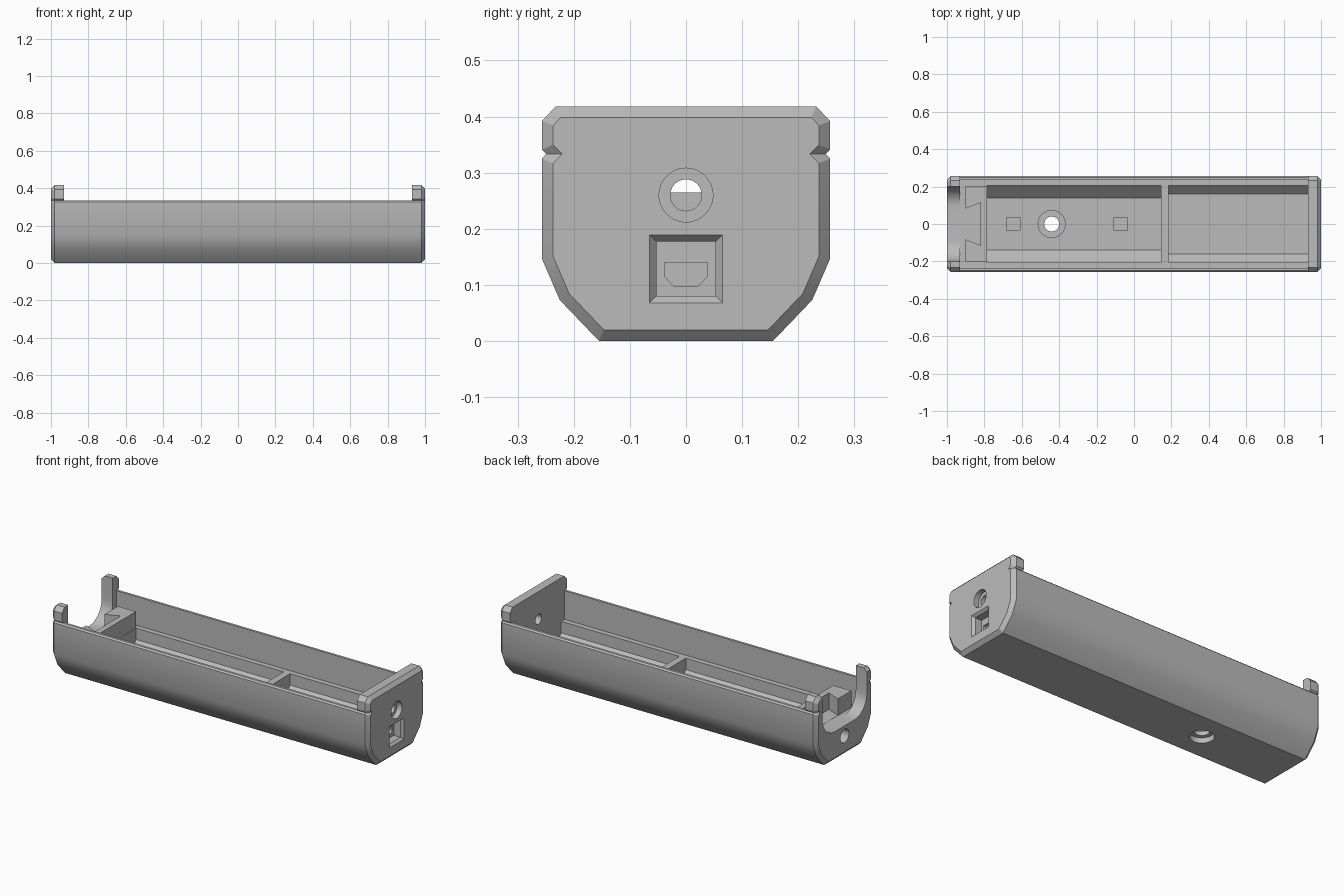
import bpy
from math import sin, cos, pi, radians
from mathutils import Vector

old = bpy.data.objects.get("Cube")
if old:
    bpy.data.objects.remove(old, do_unlink=True)

grey = bpy.data.materials.new("light grey plastic")
grey.use_nodes = True
COLOR = (0.5, 0.5, 0.5, 1)
grey.diffuse_color = COLOR
grey.node_tree.nodes["Principled BSDF"].inputs["Base Color"].default_value = COLOR


def loft(name, axis, *sections):
    """Closed solid through (position, outline) sections along an axis."""
    place = {"x": lambda a, p: (a, p[0], p[1]),
             "z": lambda a, p: (p[0], p[1], a)}[axis]
    n = len(sections[0][1])
    verts = [place(a, p) for a, pts in sections for p in pts]
    faces = [list(range(n))[::-1], list(range(len(verts) - n, len(verts)))]
    for s in range(len(sections) - 1):
        for i in range(n):
            j = (i + 1) % n
            faces.append([s * n + i, s * n + j, (s + 1) * n + j, (s + 1) * n + i])
    mesh = bpy.data.meshes.new(name)
    mesh.from_pydata(verts, [], faces)
    mesh.materials.append(grey)
    obj = bpy.data.objects.new(name, mesh)
    bpy.context.collection.objects.link(obj)
    return obj


def prism(name, axis, a, b, pts):
    return loft(name, axis, (a, pts), (b, pts))


def rect(u0, u1, v0, v1):
    return [(u0, v0), (u1, v0), (u1, v1), (u0, v1)]


def circle(u, v, r, n=48):
    return [(u + r * cos(2 * pi * i / n), v + r * sin(2 * pi * i / n)) for i in range(n)]


def mirrored(half):
    """Counter-clockwise outline from its right half, listed bottom to top."""
    return half + [(-y, z) for y, z in reversed(half)]


def inset(pts, d):
    """Move every edge of a counter-clockwise outline inwards by d."""
    out = []
    for i, p in enumerate(pts):
        p, a, b = Vector(p), Vector(pts[i - 1]), Vector(pts[(i + 1) % len(pts)])
        e, f = (p - a).normalized(), (b - p).normalized()
        n, m = Vector((-e.y, e.x)), Vector((-f.y, f.x))
        out.append(tuple(p + (n + m) * d / (1 + n.dot(m))))
    return out


def cut(target, cutter):
    mod = target.modifiers.new("cut", "BOOLEAN")
    mod.operation, mod.solver, mod.object = "DIFFERENCE", "EXACT", cutter
    bpy.context.view_layer.objects.active = target
    bpy.ops.object.modifier_apply(modifier=mod.name)
    bpy.data.objects.remove(cutter, do_unlink=True)


# Long shell with chamfered ends and a V groove below the raised ends
outline = mirrored([(0.155, 0), (0.225, 0.073), (0.257, 0.147), (0.257, 0.325),
                    (0.249, 0.333), (0.257, 0.341), (0.257, 0.392), (0.232, 0.418)])
END = inset(outline, 0.02)
tray = loft("tray_body", "x", (-1, END), (-0.98, outline), (0.98, outline), (1, END))

# Lower the side walls and hollow the upper tray
cut(tray, prism("lower_walls", "x", -0.93, 0.93, rect(-1, 1, 0.333, 1)))
cut(tray, prism("upper_hollow", "x", -0.93, 0.93, rect(-0.235, 0.235, 0.17, 0.8)))

# Two deeper pockets with sloping sides, leaving a rib between them
for x0, x1, floor in ((-0.785, 0.145, 0.04), (0.185, 0.93, 0.06)):
    cut(tray, prism("pocket", "x", x0, x1,
                    mirrored([(0.1 + floor, floor), (0.205, 0.105), (0.205, 0.4)])))

# U opening with rounded corners, leaving two posts
arc = [(0.09 + 0.11 * sin(t * pi / 16), 0.28 - 0.11 * cos(t * pi / 16)) for t in range(9)]
cut(tray, prism("end_opening", "x", -1.2, -0.91, mirrored(arc + [(0.2, 0.7)])))

# Round holes through the ends
cut(tray, prism("post_end_hole", "x", -1.2, -0.7, circle(0, 0.112, 0.038)))
cut(tray, prism("plate_hole", "x", 0.9, 1.2, circle(0, 0.26, 0.028)))
cut(tray, prism("plate_counterbore", "x", 0.97, 1.2, circle(0, 0.26, 0.048)))

# Rectangular socket with flared mouth and inner slot
cut(tray, prism("socket", "x", 0.945, 1.2, rect(-0.053, 0.053, 0.08, 0.177)))
cut(tray, loft("socket_mouth", "x", (0.986, rect(-0.053, 0.053, 0.08, 0.177)),
               (1.002, rect(-0.067, 0.067, 0.066, 0.191))))
cut(tray, prism("socket_slot", "x", 0.9, 0.96,
                [(-0.022, 0.098), (0.022, 0.098), (0.038, 0.115),
                 (0.038, 0.14), (-0.038, 0.14), (-0.038, 0.115)]))

# Floor details
for x in (-0.645, -0.072):
    cut(tray, prism("square_recess", "z", 0.025, 0.1, rect(x - 0.036, x + 0.036, -0.036, 0.036)))
cut(tray, prism("base_hole", "z", -0.1, 0.1, circle(-0.44, 0, 0.063)))
boss = prism("screw_boss", "z", 0.03, 0.055, circle(-0.44, 0, 0.075))
cut(boss, prism("boss_hole", "z", -0.1, 0.2, circle(-0.44, 0, 0.04)))

# Raised block with a dovetail notch
block = prism("mount_block", "z", 0.15, 0.265, rect(-0.9, -0.786, -0.203, 0.203))
cut(block, prism("dovetail", "z", 0.171, 0.4,
                 [(-0.91, -0.078), (-0.82, -0.115), (-0.82, 0.115), (-0.91, 0.078)]))
cut(block, prism("block_hole", "x", -1.2, -0.7, circle(0, 0.112, 0.038)))

# Smooth the curved walls, keep edges crisp
for obj in (tray, boss, block):
    bpy.ops.object.select_all(action="DESELECT")
    obj.select_set(True)
    bpy.context.view_layer.objects.active = obj
    bpy.ops.object.shade_smooth_by_angle(angle=radians(30))
